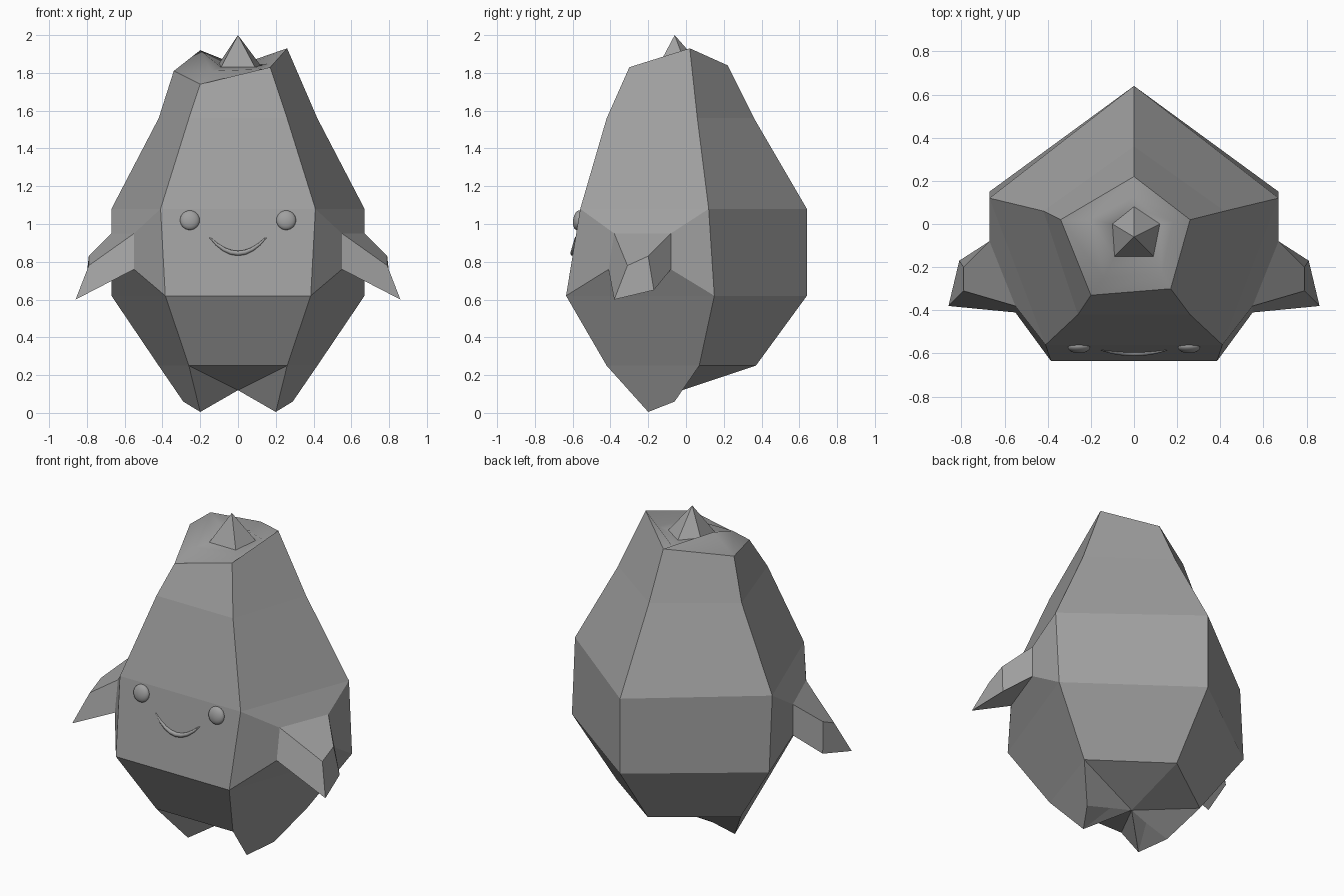
import bpy, bmesh, math

cube = bpy.data.objects.get("Cube")
if cube:
    bpy.data.objects.remove(cube)

# Single matte grey
grey = bpy.data.materials.new("plain_grey")
grey.use_nodes = True
colour = (0.35, 0.35, 0.35, 1)
grey.diffuse_color = colour
grey.node_tree.nodes["Principled BSDF"].inputs["Base Color"].default_value = colour


def ring(front_x, front_y, front_z, side_x, side_y, side_z, back_y, back_z):
    """Symmetric five-sided section: right front, left front, left side, back, right side."""
    return [(-front_x, front_y, front_z), (front_x, front_y, front_z), (side_x, side_y, side_z),
            (0, back_y, back_z), (-side_x, side_y, side_z)]


# Body sections, from the underside to the shoulders
sections = [
    ring(.26, -.42, .25, .42, .07, .25, .37, .25),
    ring(.385, -.635, .62, .67, .15, .62, .64, .62),
    ring(.41, -.56, 1.08, .67, .12, 1.08, .64, 1.08),
    ring(.26, -.42, 1.56, .42, .06, 1.56, .36, 1.56),
]
# Uneven crown: rim, folded inner leaves and base of the tip
sections += [
    [(-.20, -.33, 1.74), (.17, -.30, 1.83), (.26, .02, 1.93), (0, .22, 1.84), (-.34, .02, 1.81)],
    [(-.14, -.25, 1.81), (.13, -.23, 1.82), (.18, .01, 1.85), (0, .13, 1.82), (-.20, .02, 1.92)],
    [(-.09, -.15, 1.83), (.09, -.15, 1.83), (.12, 0, 1.84), (0, .08, 1.84), (-.10, 0, 1.85)],
]
RIM, HIPS = 4, 1
bm = bmesh.new()
rows = [[bm.verts.new(p) for p in s] for s in sections]
sides = {}
for r in range(len(rows) - 1):
    for i in range(5):
        j = (i + 1) % 5
        face = bm.faces.new((rows[r][i], rows[r][j], rows[r + 1][j], rows[r + 1][i]))
        face.smooth = r >= RIM
        if r == HIPS and i in (1, 4):
            sides[i] = face
tip = bm.verts.new((0, -.06, 2))
for i in range(5):
    bm.faces.new((rows[-1][i], rows[-1][(i + 1) % 5], tip))

# Underside with a pointed foot on each side
base = rows[0]
belly = bm.verts.new((0, -.02, .12))
bm.faces.new((base[1], base[0], belly))
for s, front, side in ((-1, base[0], base[4]), (1, base[1], base[2])):
    toe = bm.verts.new((s * .20, -.20, .005))
    heel = bm.verts.new((s * .29, -.06, .06))
    inner = bm.verts.new((s * .13, -.05, .10))
    for loop in ((front, toe, heel, side), (front, belly, toe), (belly, inner, toe),
                 (toe, inner, heel), (inner, belly, side, heel), (side, belly, base[3])):
        bm.faces.new(loop)

# Fins grow out of an inset panel in each side: upper front, upper back, lower back, lower front
root = [(.55, -.38, .95), (.67, -.08, .95), (.67, -.08, .76), (.55, -.41, .76)]
end = [(.79, -.31, .78), (.79, -.20, .83), (.81, -.17, .65), (.86, -.38, .60)]
for s, i in ((1, 1), (-1, 4)):
    bm.faces.remove(sides[i])
    front, side = (1, 2) if s > 0 else (0, 4)
    outer = [rows[2][front], rows[2][side], rows[1][side], rows[1][front]]
    loops = [outer] + [[bm.verts.new((s * x, y, z)) for x, y, z in pts] for pts in (root, end)]
    for a, b in zip(loops, loops[1:]):
        for k in range(4):
            n = (k + 1) % 4
            bm.faces.new((a[k], a[n], b[n], b[k]))
    bm.faces.new(loops[-1])
bmesh.ops.recalc_face_normals(bm, faces=bm.faces)
mesh = bpy.data.meshes.new("body")
bm.to_mesh(mesh)
bm.free()
body = bpy.data.objects.new("body", mesh)
bpy.context.collection.objects.link(body)
mesh.materials.append(grey)

# Flattened bead eyes
for s, name in ((1, "left_eye"), (-1, "right_eye")):
    bpy.ops.mesh.primitive_uv_sphere_add(segments=24, ring_count=12, radius=.052,
                                         location=(s * .255, -.572, 1.02))
    eye = bpy.context.object
    eye.name = name
    eye.scale.y = .5
    eye.rotation_euler.x = math.radians(-9)
    eye.data.materials.append(grey)
    bpy.ops.object.shade_smooth()

# Smile: a curved tube thinning toward the corners
curve = bpy.data.curves.new("mouth", "CURVE")
curve.dimensions = "3D"
curve.bevel_depth = .014
curve.bevel_resolution = 1
line = curve.splines.new("POLY")
line.points.add(8)
for k, p in enumerate(line.points):
    t = k / 4 - 1
    z = .845 + .085 * t * t
    p.co = (.15 * t, -.56 - (1.08 - z) * .163, z, 1)
    p.radius = 1.05 - .8 * t * t
mouth = bpy.data.objects.new("mouth", curve)
bpy.context.collection.objects.link(mouth)
curve.materials.append(grey)
